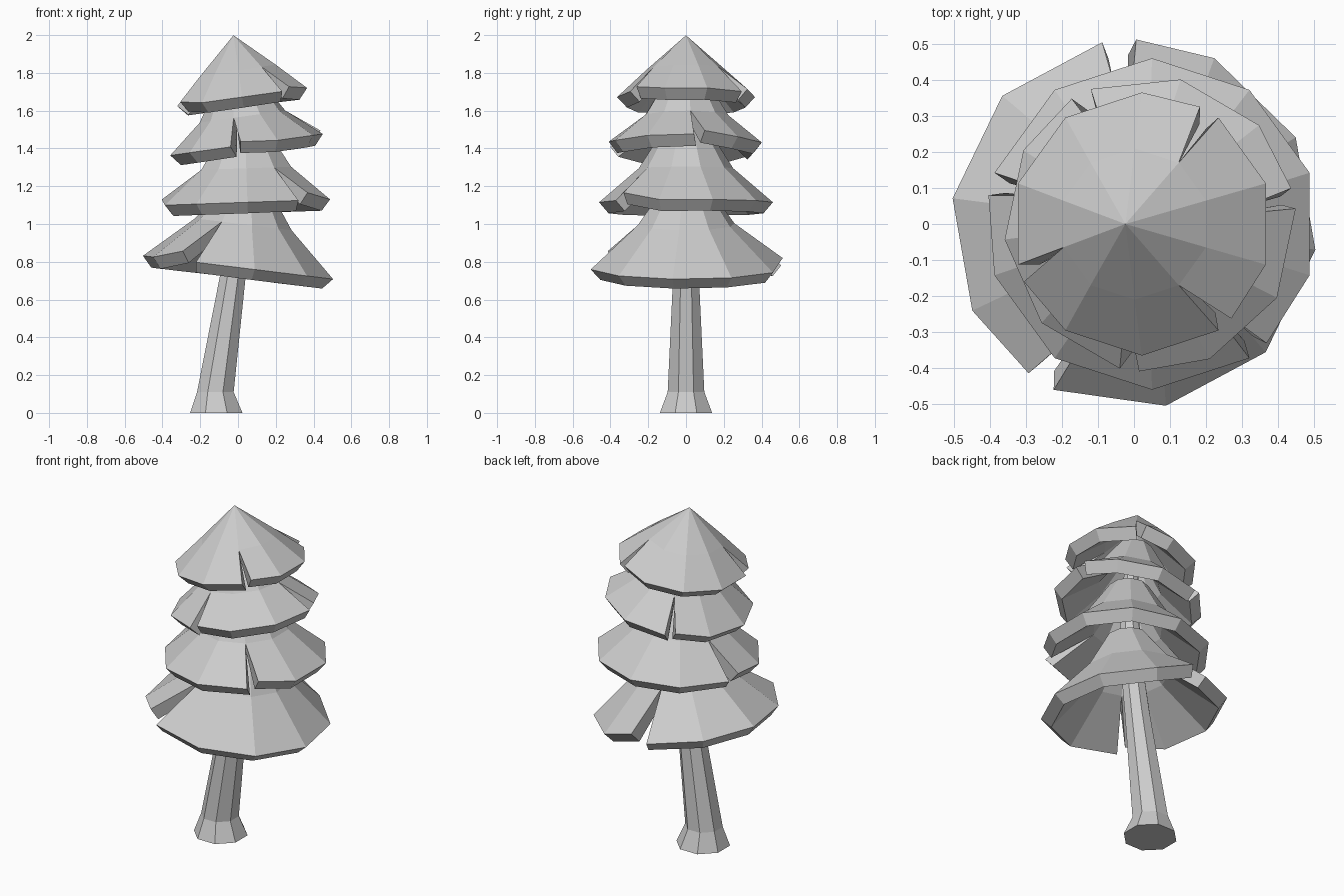
import bpy
import bmesh
from math import sin, cos, radians
from mathutils import Matrix, Vector

if "Cube" in bpy.data.objects:
    bpy.data.objects.remove(bpy.data.objects["Cube"], do_unlink=True)

grey = bpy.data.materials.new("plain_grey")
grey.use_nodes = True
grey.diffuse_color = (0.6, 0.6, 0.6, 1)
grey.node_tree.nodes["Principled BSDF"].inputs["Base Color"].default_value = (0.6, 0.6, 0.6, 1)

SIDES = 10


def finish(name, bm):
    mesh = bpy.data.meshes.new(name)
    bm.to_mesh(mesh)
    bm.free()
    mesh.materials.append(grey)
    obj = bpy.data.objects.new(name, mesh)
    bpy.context.collection.objects.link(obj)
    return obj


def polar(radius, degrees, z):
    return Vector((radius * cos(radians(degrees)), radius * sin(radians(degrees)), z))


def tier(name, centre, tilt, phase, rim, mid, top, notches):
    """Tilted faceted skirt; notches maps rim corner -> (turn in degrees, lift)."""
    bm = bmesh.new()
    place = Matrix.Translation(centre) @ Matrix.Rotation(radians(tilt), 4, "Y")
    angles = [phase + i * 360 / SIDES for i in range(SIDES)]

    def ring(radius, z):
        return [bm.verts.new(place @ polar(radius, a, z)) for a in angles]

    low, middle, upper = ring(rim, 0), ring(*mid), ring(*top)
    starts, ends = low[:], low[1:] + low[:1]

    # Split the rim at each notch by turning one side's corner away
    for k, (turn, lift) in notches.items():
        corner = bm.verts.new(place @ polar(rim, angles[k] + turn, lift))
        if turn > 0:
            starts[k] = corner
        else:
            ends[k - 1] = corner

    for i in range(SIDES):
        j = (i + 1) % SIDES
        bm.faces.new((starts[i], ends[i], middle[j], middle[i]))
        bm.faces.new((middle[i], middle[j], upper[j], upper[i]))
    bmesh.ops.remove_doubles(bm, verts=bm.verts[:], dist=0.0001)

    obj = finish(name, bm)
    shell = obj.modifiers.new("thickness", "SOLIDIFY")
    shell.thickness = 0.075
    shell.offset = -1
    shell.use_even_offset = True


# Leaning trunk: (x, z, radius) of each ring, flared at the foot
bm = bmesh.new()
rings = []
for x, z, radius in [(-0.115, 0, 0.15), (-0.12, 0.11, 0.105), (-0.025, 0.74, 0.073),
                     (0.025, 1.1, 0.062), (0.03, 1.42, 0.05), (0.01, 1.75, 0.035)]:
    rings.append([bm.verts.new(polar(radius, 22.5 + 45 * i, z) + Vector((x, 0, 0)))
                  for i in range(8)])
for a, b in zip(rings, rings[1:]):
    for i in range(8):
        j = (i + 1) % 8
        bm.faces.new((a[i], a[j], b[j], b[i]))
bm.faces.new(rings[0][::-1])
bm.faces.new(rings[-1])
finish("trunk", bm)

# Foliage tiers from the bottom up
tier("foliage_bottom", (0, 0, 0.77), 7, -8, 0.512, (0.26, 0.23), (0.11, 0.44),
     {3: (-10, 0.05), 7: (-10, 0.05)})
tier("foliage_lower", (0.05, 0, 1.115), -2, 18, 0.46, (0.25, 0.18), (0.11, 0.4),
     {4: (8, 0.03), 8: (8, 0.04)})
tier("foliage_upper", (0.045, 0, 1.42), -8, 6, 0.41, (0.23, 0.15), (0.1, 0.36),
     {0: (8, 0.02), 3: (8, 0.02), 7: (8, 0.02)})
tier("foliage_top", (0.022, 0, 1.672), -8, 18, 0.365, (0.21, 0.145), (0, 0.33),
     {1: (9, 0.02), 5: (8, 0.02), 8: (8, 0.02)})
